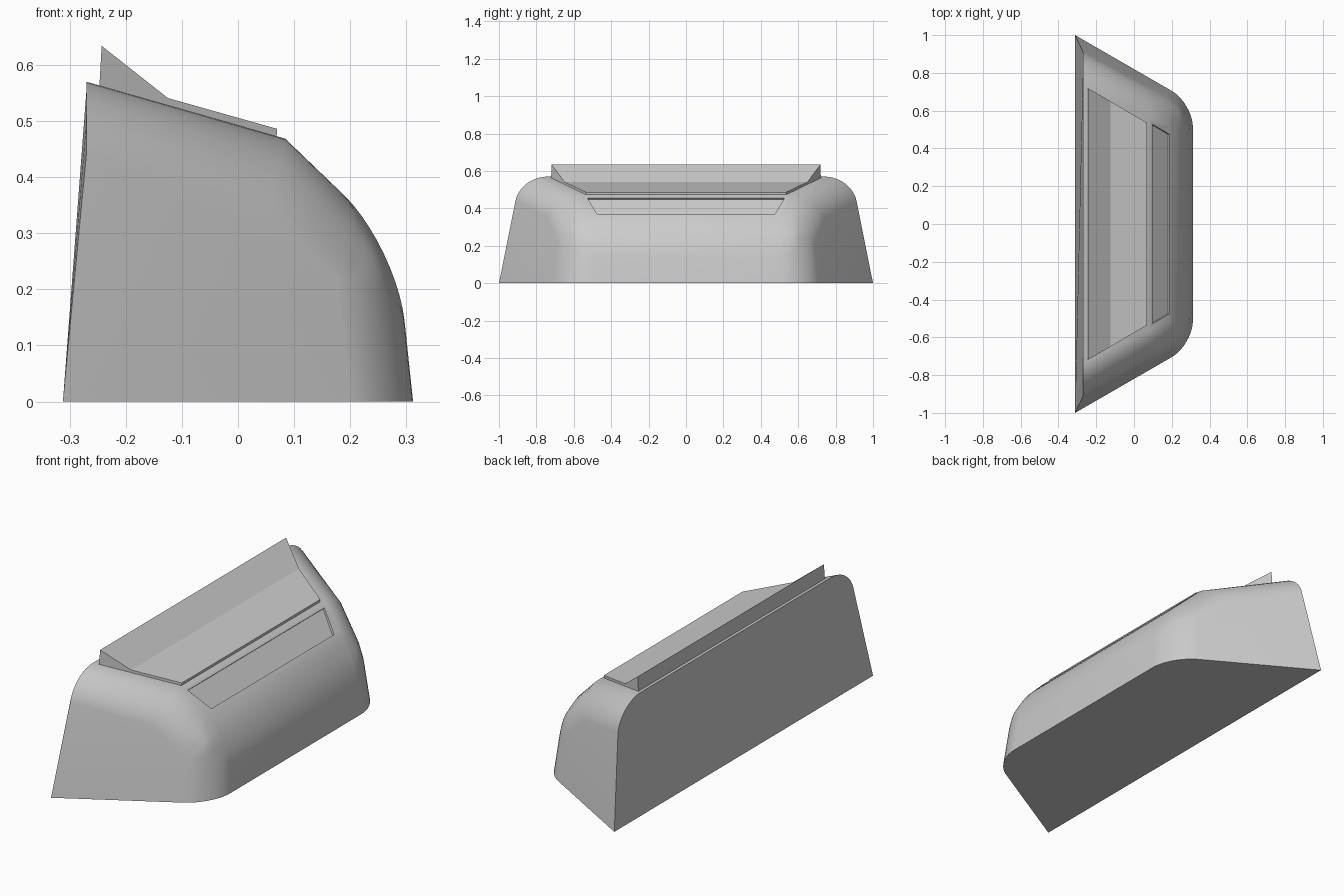
import bpy
import bmesh

if "Cube" in bpy.data.objects:
    bpy.data.objects.remove(bpy.data.objects["Cube"])


def prism(name, profile, half_width, round_cols=(), cross=None, radius=0.13):
    """Mirror an x-z profile to y = +-half_width(x, z), optionally bevelling edges."""
    bm = bmesh.new()
    left = [bm.verts.new((x, -half_width(x, z), z)) for x, z in profile]
    right = [bm.verts.new((x, half_width(x, z), z)) for x, z in profile]
    n = len(profile)
    bm.faces.new(left)
    bm.faces.new(right[::-1])
    for i in range(n):
        j = (i + 1) % n
        bm.faces.new((left[i], right[i], right[j], left[j]))
    bmesh.ops.recalc_face_normals(bm, faces=bm.faces[:])
    edges = [bm.edges.get((side[a], side[a + 1])) for side in (left, right) for a in round_cols]
    if cross is not None:
        edges.append(bm.edges.get((left[cross], right[cross])))
    if edges:
        bmesh.ops.bevel(bm, geom=edges, offset=radius, offset_type='OFFSET',
                        segments=10, profile=0.5, affect='EDGES', clamp_overlap=False)
        # rounded back corners end in one upright plane
        for v in bm.verts:
            if v.co.x < -0.265 and v.co.z > 0.1:
                v.co.x = -0.27
        bmesh.ops.recalc_face_normals(bm, faces=bm.faces[:])
    mesh = bpy.data.meshes.new(name)
    bm.to_mesh(mesh)
    bm.free()
    obj = bpy.data.objects.new(name, mesh)
    bpy.context.collection.objects.link(obj)
    return obj


# Tapered housing with rounded sides and front
body = prism("housing",
             [(-0.312, 0), (-0.27, 0.57), (0.09, 0.467), (0.283, 0.274), (0.312, 0)],
             lambda x, z: 0.82 - 0.577 * x - 0.158 * z,
             round_cols=(1, 2, 3), cross=3)

# Shallow recess in the sloping front
d, out = 0.0085, 0.04
cutter = prism("recess_cutter",
               [(0.100 - d, 0.457 - d), (0.100 + out, 0.457 + out),
                (0.188 + out, 0.369 + out), (0.188 - d, 0.369 - d)],
               lambda x, z: 0.527 - 0.295 * (x - z + 0.357))
cutter.hide_render = True
cut = body.modifiers.new("recess", 'BOOLEAN')
cut.operation = 'DIFFERENCE'
cut.solver = 'EXACT'
cut.object = cutter
bpy.context.view_layer.objects.active = body
body.select_set(True)
bpy.ops.object.modifier_apply(modifier=cut.name)
bpy.data.objects.remove(cutter)
bpy.ops.object.shade_smooth_by_angle()

# Top plate with raised rear lip
prism("top_plate",
      [(-0.248, 0.545), (-0.243, 0.634), (-0.125, 0.541), (0.070, 0.486), (0.067, 0.455)],
      lambda x, z: 0.576 - 0.587 * x)
